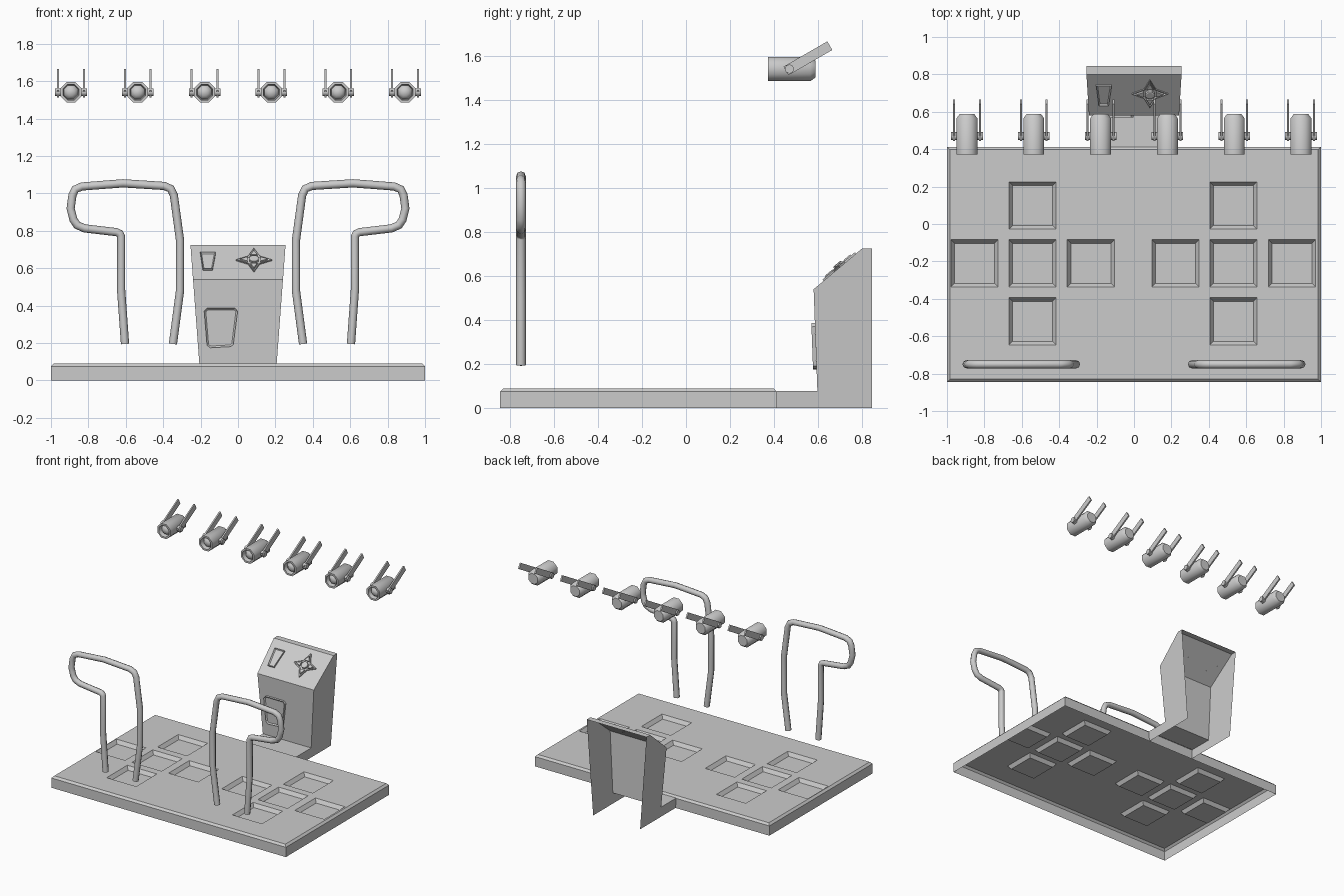
import bpy, bmesh, math
from mathutils import Matrix, Vector

if "Cube" in bpy.data.objects:
    bpy.data.objects.remove(bpy.data.objects["Cube"])


def finish(bm, name, fix=True):
    if fix:
        bmesh.ops.recalc_face_normals(bm, faces=bm.faces[:])
    me = bpy.data.meshes.new(name)
    bm.to_mesh(me)
    bm.free()
    return link(name, me)


def link(name, data, loc=(0, 0, 0)):
    ob = bpy.data.objects.new(name, data)
    ob.location = loc
    bpy.context.collection.objects.link(ob)
    return ob


def smooth(ob, deg):
    bpy.ops.object.select_all(action='DESELECT')
    ob.select_set(True)
    bpy.context.view_layer.objects.active = ob
    bpy.ops.object.shade_smooth_by_angle(angle=math.radians(deg))


def frame(origin, vy, vz):
    """Local x, up-slope and outward normal of a kiosk face."""
    v = Vector((0, vy, vz)).normalized()
    m = Matrix(((1, 0, 0), (0, v.y, -v.z), (0, v.z, v.y))).to_4x4()
    return Matrix.Translation(origin) @ m


def plate(name, pts, depth, mat, rim=0.0, sink=0.0):
    """Raised outline on a kiosk face, with an optional sunken middle."""
    bm = bmesh.new()
    base = [bm.verts.new((x, y, 0)) for x, y in pts]
    top = [bm.verts.new((x, y, depth)) for x, y in pts]
    for i in range(len(pts)):
        j = (i + 1) % len(pts)
        bm.faces.new((base[i], base[j], top[j], top[i]))
    f = bm.faces.new(top)
    bm.normal_update()
    if rim:
        bmesh.ops.inset_region(bm, faces=[f], thickness=rim, use_even_offset=True)
        bmesh.ops.translate(bm, verts=f.verts[:], vec=(0, 0, -sink))
    bm.transform(mat)
    return finish(bm, name, False)


def ngon(n, r, start=0.0, r2=None):
    return [((r2 if r2 and i % 2 else r) * math.cos(start + i * math.tau / n),
             (r2 if r2 and i % 2 else r) * math.sin(start + i * math.tau / n)) for i in range(n)]


# Dance platform: open-bottomed shell with ten sunken pads
cx = [-0.853, -0.542, -0.231, 0.222, 0.531, 0.845]
cy = [-0.52, -0.21, 0.099]
h = 0.126
X1, Y0, Y1, CH = 1.0, -0.845, 0.413, 0.015
xs = [-X1 + CH] + [c + s for c in cx for s in (-h, h)] + [X1 - CH]
ys = [Y0 + CH] + [c + s for c in cy for s in (-h, h)] + [Y1 - CH]
bm = bmesh.new()
grid = [[bm.verts.new((x, y, 0.09)) for y in ys] for x in xs]
pads = []
for i in range(len(xs) - 1):
    for j in range(len(ys) - 1):
        f = bm.faces.new((grid[i][j], grid[i + 1][j], grid[i + 1][j + 1], grid[i][j + 1]))
        if i % 2 and j % 2 and ((i // 2) % 3 == 1 or j // 2 == 1):
            pads.append(f)
bm.normal_update()
edges = [e for e in bm.edges if e.is_boundary]
for z, grow in ((0.075, CH), (0.0, 0.0)):
    geom = bmesh.ops.extrude_edge_only(bm, edges=edges)['geom']
    edges = [g for g in geom if isinstance(g, bmesh.types.BMEdge)]
    for v in [g for g in geom if isinstance(g, bmesh.types.BMVert)]:
        v.co.z = z
        if grow:
            if abs(v.co.x) > X1 - CH - 1e-4:
                v.co.x = math.copysign(X1, v.co.x)
            if v.co.y < Y0 + CH + 1e-4:
                v.co.y = Y0
            elif v.co.y > Y1 - CH - 1e-4:
                v.co.y = Y1
bm.normal_update()
bmesh.ops.inset_individual(bm, faces=pads, thickness=0.027, depth=-0.027)
finish(bm, "platform", False)

# Kiosk: open-backed shell with its floor link, flaring towards the top
profile = [(0.413, 0), (0.413, 0.078), (0.597, 0.078), (0.58, 0.54), (0.80, 0.725), (0.845, 0.725), (0.845, 0)]
bm = bmesh.new()
sides = [[bm.verts.new((s * (0.2 + 0.075 * z), y, z)) for y, z in profile] for s in (-1, 1)]
left, right = sides
bm.faces.new(left)
bm.faces.new(right[::-1])
for i in range(1, 5):
    bm.faces.new((left[i], right[i], right[i + 1], left[i + 1]))
finish(bm, "kiosk")

# Kiosk controls: slanted top and front panel
slope = frame((0, 0.699, 0.64), 0.22, 0.185)
front = frame((0, 0.5895, 0.28), -0.017, 0.462)
plate("card_reader", [(-0.188, -0.08), (-0.136, -0.08), (-0.119, 0.06), (-0.202, 0.06)], 0.012, slope, 0.007, 0.008)
star_at = slope @ Matrix.Translation((0.085, 0, 0))
plate("star_pad", ngon(8, 0.097, 0, 0.044), 0.008, star_at, 0.008, 0.006)
for k in range(4):
    turn = star_at @ Matrix.Rotation(k * math.pi / 2, 4, 'Z')
    plate("arrow_button", [(0.035, -0.018), (0.073, 0), (0.035, 0.018)], 0.014, turn)
plate("centre_button", ngon(8, 0.026, math.pi / 8), 0.018, star_at, 0.006, -0.003)
plate("front_panel", [(-0.15, -0.105), (-0.04, -0.099), (-0.025, -0.088), (-0.002, 0.09),
                      (-0.016, 0.107), (-0.165, 0.107), (-0.181, 0.09), (-0.166, -0.09)],
      0.016, front, 0.009, 0.008)

# Safety rails: bent tubes
path = [(0.604, 0.195), (0.625, 0.485), (0.625, 0.77), (0.632, 0.785), (0.65, 0.793), (0.82, 0.813),
        (0.86, 0.83), (0.88, 0.86), (0.895, 0.92), (0.885, 0.99), (0.87, 1.022), (0.835, 1.037),
        (0.615, 1.054), (0.395, 1.04), (0.36, 1.025), (0.343, 0.99), (0.31, 0.75), (0.31, 0.48), (0.348, 0.195)]
for s, side in ((-1, "left"), (1, "right")):
    cu = bpy.data.curves.new(side + "_rail", 'CURVE')
    cu.dimensions = '3D'
    cu.bevel_depth = 0.022
    cu.bevel_resolution = 2
    cu.use_fill_caps = True
    sp = cu.splines.new('POLY')
    sp.points.add(len(path) - 1)
    for p, (x, z) in zip(sp.points, path):
        p.co = (s * x, -0.75, z, 1)
    sp.use_smooth = True
    link(side + "_rail", cu)

# Spotlight: turned eight-sided can with lens, side knobs and two bracket arms
bm = bmesh.new()
rings = [(0.042, 0.118), (0.06, 0.095), (0.06, -0.098), (0.046, -0.098),
         (0.04, -0.065), (0.034, -0.075), (0.02, -0.088)]
loops = [[bm.verts.new((x, y, z)) for x, z in ngon(8, r, math.pi / 8)] for r, y in rings]
for a, b in zip(loops, loops[1:]):
    for i in range(8):
        j = (i + 1) % 8
        bm.faces.new((a[i], a[j], b[j], b[i]))
bm.faces.new(loops[0])
bm.faces.new(loops[-1])
for s in (-1, 1):
    bmesh.ops.create_cone(bm, cap_ends=True, segments=8, radius1=0.021, radius2=0.021, depth=0.035,
                          matrix=Matrix.Translation((s * 0.067, 0, 0)) @ Matrix.Rotation(math.pi / 2, 4, 'Y'))
    bmesh.ops.create_cube(bm, size=1, matrix=Matrix.Translation((s * 0.069, 0, 0))
                          @ Matrix.Rotation(math.radians(30), 4, 'X')
                          @ Matrix.Translation((0, 0.097, 0)) @ Matrix.Diagonal((0.011, 0.23, 0.045, 1)))
lamp = finish(bm, "spotlight")
smooth(lamp, 50)
lamp.location = (-0.893, 0.47, 1.541)
for k in range(1, 6):
    link("spotlight", lamp.data, (-0.893 + k * 0.3572, 0.47, 1.541))
